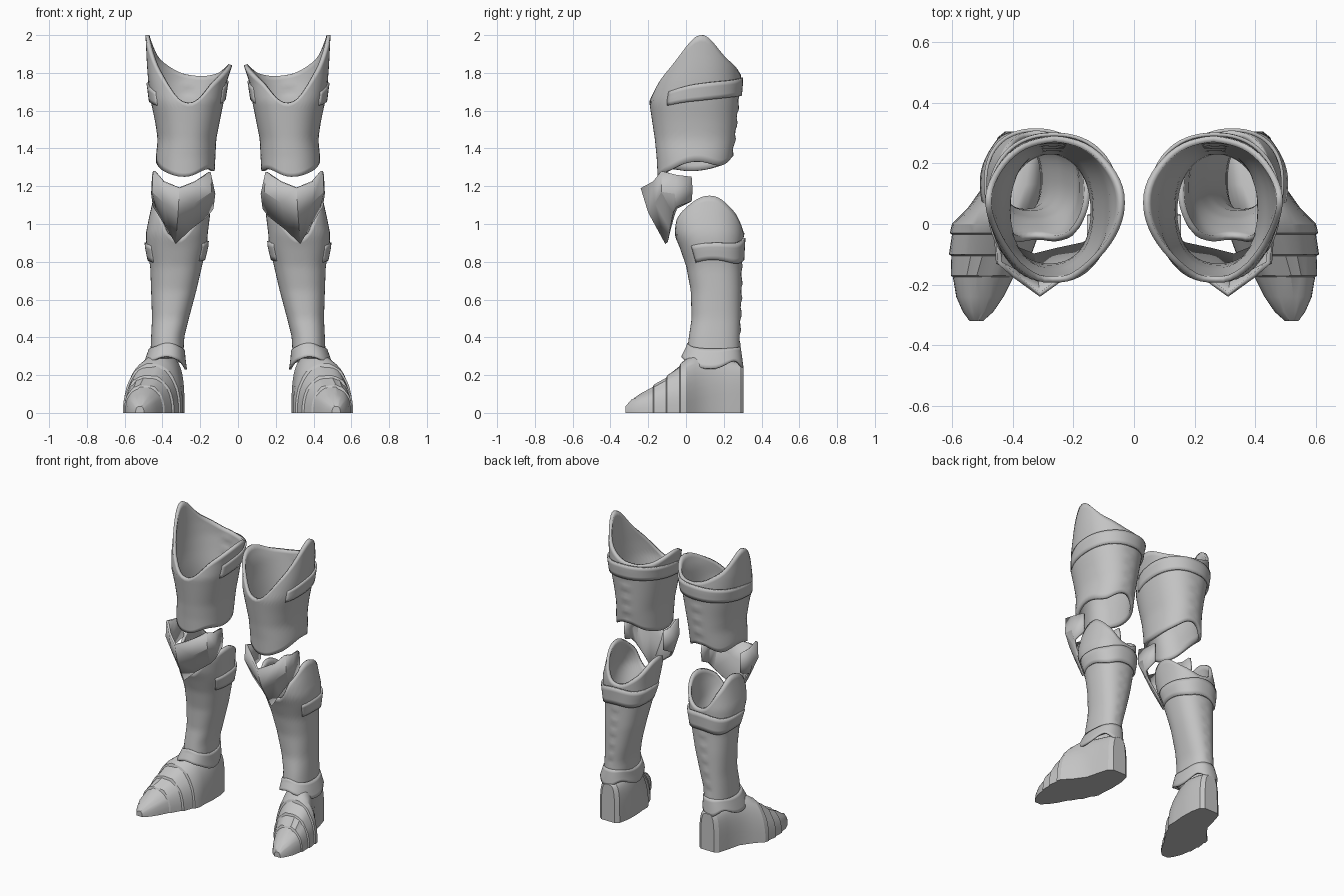
import bpy, math, random

if "Cube" in bpy.data.objects:
    bpy.data.objects.remove(bpy.data.objects["Cube"])
random.seed(3)

steel = bpy.data.materials.new("steel grey")
steel.diffuse_color = (0.55, 0.55, 0.55, 1)
steel.use_nodes = True
steel.node_tree.nodes["Principled BSDF"].inputs["Base Color"].default_value = steel.diffuse_color


def finish(name, verts, faces, thickness=0.0, angle=35):
    """Make a mesh for the +x leg, thicken it inward and mirror it to the other leg."""
    me = bpy.data.meshes.new(name)
    me.from_pydata(verts, [], faces)
    me.materials.append(steel)
    ob = bpy.data.objects.new(name, me)
    bpy.context.collection.objects.link(ob)
    bpy.ops.object.select_all(action='DESELECT')
    ob.select_set(True)
    bpy.context.view_layer.objects.active = ob
    bpy.ops.object.shade_smooth_by_angle(angle=math.radians(angle))
    if thickness:
        s = ob.modifiers.new("thickness", 'SOLIDIFY')
        s.thickness, s.offset = thickness, -1
    m = ob.modifiers.new("other leg", 'MIRROR')
    m.use_mirror_merge = False
    return ob


def grid_faces(cols, rows, wrap):
    """Quads for vertices stored row by row, bottom row first."""
    n = cols if wrap else cols - 1
    return [(j * cols + i, j * cols + (i + 1) % cols,
             (j + 1) * cols + (i + 1) % cols, (j + 1) * cols + i)
            for j in range(rows - 1) for i in range(n)]


def around(vals, deg):
    """Smooth periodic curve through equally spaced heights (0 outer, 90 back, 180 inner, 270 front)."""
    n = len(vals)
    f = (deg % 360) / 360 * n
    i = int(f)
    t = f - i
    a, b, c, d = (vals[(i + k) % n] for k in (-1, 0, 1, 2))
    return b + 0.5 * t * (c - a + t * (2*a - 5*b + 4*c - d + t * (3*(b - c) + d - a)))


def bounds(table, z):
    """Interpolate x inner, x outer, y front, y back at height z."""
    if z <= table[0][0]:
        return table[0][1:]
    for lo, hi in zip(table, table[1:]):
        if z <= hi[0]:
            t = (z - lo[0]) / (hi[0] - lo[0])
            return [p + (q - p) * t for p, q in zip(lo[1:], hi[1:])]
    return table[-1][1:]


def shell(name, table, bottom, top, power=0.9, start=0, end=360, grow=0.0,
          rows=20, thickness=0.02, spine=0.0):
    wrap = end - start == 360
    cols = 56 if wrap else 45
    verts = []
    for j in range(rows):
        for i in range(cols):
            u = i / (cols if wrap else cols - 1)
            deg = start + (end - start) * u
            a = math.radians(deg)
            lo, hi = around(bottom, deg), around(top, deg)
            z = lo + (hi - lo) * j / (rows - 1)
            x0, x1, y0, y1 = bounds(table, z)
            # straps fade into the plate at their ends
            g = grow if wrap else grow * math.sin(math.pi * u) ** 0.4
            # small bumps down the middle of the back
            g += spine * math.exp(-((deg - 90) / 7) ** 2) * math.sin(z * 75)
            c, s = math.cos(a), math.sin(a)
            c = math.copysign(abs(c) ** power, c)
            s = math.copysign(abs(s) ** power, s)
            verts.append(((x0 + x1) / 2 + ((x1 - x0) / 2 + g) * c,
                          (y0 + y1) / 2 + ((y1 - y0) / 2 + g) * s, z))
    finish(name, verts, grid_faces(cols, rows, wrap), thickness)


# Thigh guards: hollow, high on the outside, dipped at the front
thigh = [(1.25, .125, .435, -.15, .23), (1.35, .12, .435, -.155, .245),
         (1.45, .115, .425, -.165, .26), (1.55, .095, .44, -.18, .27),
         (1.65, .075, .462, -.195, .28), (1.75, .06, .475, -.175, .288),
         (1.84, .03, .482, -.15, .285), (2.0, .02, .49, -.10, .25)]
shell("thigh_guards", thigh,
      [1.33, 1.31, 1.36, 1.31, 1.28, 1.29, 1.25, 1.28],
      [2.0, 1.87, 1.79, 1.79, 1.84, 1.76, 1.64, 1.81], spine=0.005)
shell("thigh_straps", thigh,
      [1.65, 1.67, 1.68, 1.68, 1.66, 1.62, 1.60, 1.62],
      [1.74, 1.76, 1.775, 1.77, 1.75, 1.70, 1.66, 1.69],
      start=-35, end=205, grow=0.014, rows=5, thickness=0.012)

# Knee guards: faceted plate with a centre ridge, a low point and side wings
knee = [  # bottom, middle, top rows from inner wing to outer wing
    (.14, .03, 1.12), (.13, -.05, 1.08), (.16, -.07, 1.04), (.25, -.09, .97), (.33, -.11, .895),
    (.38, -.09, .98), (.43, -.07, 1.06), (.45, -.05, 1.09), (.44, .03, 1.12),
    (.135, .035, 1.18), (.12, -.06, 1.16), (.14, -.13, 1.17), (.23, -.165, 1.11), (.317, -.20, 1.06),
    (.39, -.165, 1.11), (.455, -.13, 1.17), (.46, -.06, 1.16), (.445, .035, 1.18),
    (.14, .03, 1.25), (.14, -.05, 1.25), (.145, -.13, 1.275), (.22, -.175, 1.225), (.31, -.24, 1.19),
    (.40, -.175, 1.225), (.45, -.13, 1.28), (.455, -.05, 1.26), (.44, .03, 1.25)]
finish("knee_guards", knee, grid_faces(9, 3, False), 0.015, 20)

# Shin guards: open at the back of the knee, narrowing to the ankle
shin = [(.28, .29, .465, .0, .285), (.40, .285, .46, .015, .285),
        (.50, .26, .455, .03, .29), (.65, .22, .46, .025, .295),
        (.78, .19, .465, .0, .295), (.88, .165, .485, -.035, .30),
        (.95, .16, .488, -.065, .305), (1.03, .15, .472, -.075, .30),
        (1.15, .14, .445, -.04, .29)]
shell("shin_guards", shin, [.29] * 8,
      [1.15, 1.07, .95, 1.0, 1.09, 1.05, .92, 1.07], power=0.85, rows=28, spine=0.005)
shell("calf_straps", shin,
      [.81, .79, .81, .80, .81, .80, .78, .79],
      [.90, .90, .925, .91, .91, .89, .87, .88],
      power=0.85, start=-35, end=215, grow=0.012, rows=5, thickness=0.012)

# Ankle cuffs: flared, with a wavy lower edge
cuff = [(.23, .27, .51, -.04, .305), (.29, .278, .49, -.03, .298), (.36, .283, .464, .005, .288)]
shell("ankle_cuffs", cuff,
      [.235, .275, .235, .27, .23, .275, .30, .27],
      [.34, .345, .35, .345, .33, .35, .37, .35], power=0.85, rows=6, thickness=0.012)

# Armoured shoes: sections from heel to toe (y, centre x, half width, height, roundness)
sections = [(.305, .375, .05, .25, .5), (.285, .375, .075, .265, .5), (.22, .378, .092, .28, .55),
            (.13, .388, .105, .30, .65), (.05, .42, .13, .31, .8), (.0, .445, .155, .285, .9),
            (-.03, .455, .152, .262, .9), (-.035, .457, .143, .245, .9),
            (-.10, .474, .136, .20, .9), (-.105, .476, .126, .187, .9),
            (-.17, .496, .108, .147, .85), (-.175, .497, .10, .136, .85),
            (-.24, .508, .078, .10, .8), (-.29, .514, .05, .068, .8), (-.32, .52, .022, .035, .8)]
cols = 21
verts = []
for k, (y, cx, hw, h, p) in enumerate(sections):
    rough = 0.006 if y < -.02 and k < len(sections) - 1 else 0
    for i in range(cols):
        a = math.pi * i / (cols - 1)
        c, s = math.cos(a), max(math.sin(a), 0)
        z = h * s ** p + random.uniform(-rough, rough) * s
        verts.append((cx - hw * math.copysign(abs(c) ** p, c), y, max(z, 0)))
faces = [tuple(reversed(f)) for f in grid_faces(cols, len(sections), True)]
last = (len(sections) - 1) * cols
faces += [tuple(range(cols)), tuple(reversed(range(last, last + cols)))]
shoes = finish("armoured_shoes", verts, faces, 0, 25)

# Make the closed shoe faces point outward
bpy.ops.object.mode_set(mode='EDIT')
bpy.ops.mesh.select_all(action='SELECT')
bpy.ops.mesh.normals_make_consistent(inside=False)
bpy.ops.object.mode_set(mode='OBJECT')
